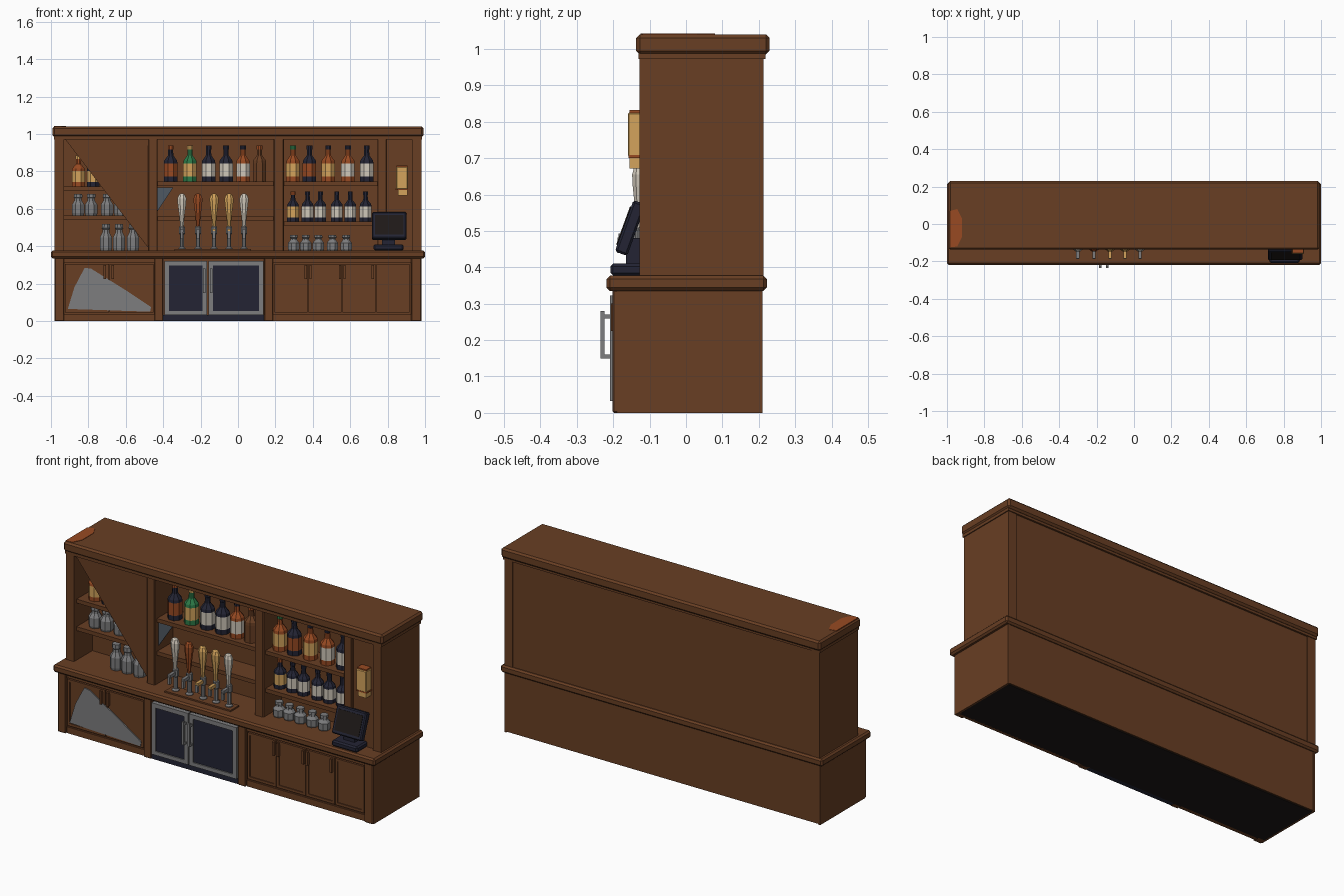
import bpy, bmesh, math
from mathutils import Matrix, Vector

if "Cube" in bpy.data.objects:
    bpy.data.objects.remove(bpy.data.objects["Cube"])


def material(name, r, g, b):
    m = bpy.data.materials.new(name)
    lin = [((c / 255 + 0.055) / 1.055) ** 2.4 for c in (r, g, b)]
    m.diffuse_color = (*lin, 1)
    m.use_nodes = True
    m.node_tree.nodes["Principled BSDF"].inputs["Base Color"].default_value = m.diffuse_color
    return m


M = {n: material(n, *c) for n, c in {
    "wood": (104, 62, 35), "charcoal": (30, 25, 23), "navy": (35, 36, 52),
    "grey": (125, 125, 126), "slate": (78, 88, 98), "rust": (152, 74, 34),
    "tan": (212, 164, 92), "cream": (208, 200, 186), "green": (44, 122, 72)}.items()}


def finish(name, bm, mats):
    bmesh.ops.recalc_face_normals(bm, faces=bm.faces)
    me = bpy.data.meshes.new(name)
    bm.to_mesh(me)
    bm.free()
    for m in mats:
        me.materials.append(M[m])
    ob = bpy.data.objects.new(name, me)
    bpy.context.collection.objects.link(ob)
    return ob


def box(name, x, y, z, mat="wood", bevel=0):
    """Box from (min, max) ranges."""
    bm = bmesh.new()
    bmesh.ops.create_cube(bm, size=1)
    for v in bm.verts:
        v.co = [r[0] if c < 0 else r[1] for r, c in zip((x, y, z), v.co)]
    ob = finish(name, bm, [mat])
    if bevel:
        b = ob.modifiers.new("bevel", "BEVEL")
        b.width, b.segments = bevel, 1
    return ob


def plate(name, pts, depth, mat):
    """Thin polygon, thickened towards +y (or -z if flat)."""
    bm = bmesh.new()
    f = bm.faces.new([bm.verts.new(p) for p in pts])
    r = bmesh.ops.extrude_face_region(bm, geom=[f])
    for v in r["geom"]:
        if isinstance(v, bmesh.types.BMVert):
            v.co += Vector(depth)
    return finish(name, bm, [mat])


def lathe(name, loc, profile, mats, n=8, flat_y=1.0):
    """Revolved profile of (radius, z, material); label slot 1 stays on the front half."""
    bm = bmesh.new()
    rings = []
    for r, z, _ in profile:
        rings.append([bm.verts.new((loc[0] + r * math.cos(2 * math.pi * (i + .5) / n),
                                    loc[1] + flat_y * r * math.sin(2 * math.pi * (i + .5) / n),
                                    loc[2] + z)) for i in range(n)])
    for k in range(len(rings) - 1):
        for i in range(n):
            j = (i + 1) % n
            f = bm.faces.new((rings[k][i], rings[k][j], rings[k + 1][j], rings[k + 1][i]))
            s = profile[k][2]
            if s == 1 and math.sin(2 * math.pi * (i + 1) / n) > 0.1:
                s = 0
            f.material_index = s
    bm.faces.new(rings[0])
    bm.faces.new(rings[-1]).material_index = profile[-1][2]
    return finish(name, bm, mats)


def bottle(x, y, z, h, r, glass, label, cap):
    prof = [(r, 0, 0), (r, .14 * h, 1), (r, .5 * h, 0), (r * .95, .58 * h, 0), (r * .4, .72 * h, 0),
            (r * .36, .88 * h, 2), (r * .42, .89 * h, 2), (r * .42, h, 2)]
    lathe("bottle", (x, y, z), prof, [glass, label, cap])


def jar(x, y, z, h, r):
    prof = [(r * .9, 0, 0), (r, .1 * h, 0), (r, .5 * h, 0), (r * .6, .68 * h, 0),
            (r * .55, .8 * h, 0), (r * .7, .84 * h, 0), (r * .65, h, 0)]
    lathe("jar", (x, y, z), prof, ["grey"])


# --- lower cabinet ---
box("base_cabinet", (-.975, .975), (-.18, .208), (.004, .34))
box("base_underside", (-.97, .97), (-.175, .2), (0, .004), "charcoal")
for x0, x1 in ((-.98, -.93), (-.447, -.40), (.14, .188), (.925, .98)):
    box("base_post", (x0, x1), (-.202, -.16), (0, .338), bevel=.004)
for x0, x1 in ((-.93, -.447), (.188, .925)):
    box("base_skirting", (x0, x1), (-.19, -.17), (0, .035))
    box("base_top_rail", (x0, x1), (-.192, -.17), (.312, .338))
for x in (-.98, .97):
    box("base_side", (x, x + .01), (-.19, .21), (0, .338))
box("counter", (-1, 1), (-.218, .222), (.335, .377), bevel=.009)


# --- cabinet doors with pull handles ---
def door(x0, x1):
    box("door", (x0, x1), (-.188, -.175), (.045, .306))
    for a, b in ((x0, x0 + .014), (x1 - .014, x1)):
        box("door_stile", (a, b), (-.193, -.18), (.045, .306))
    for a, b in ((.045, .06), (.292, .306)):
        box("door_rail", (x0, x1), (-.193, -.18), (a, b))


for i in range(2):
    door(-.925 + i * .238, -.691 + i * .238)
for i in range(4):
    door(.194 + i * .182, .372 + i * .182)
for x in (-.712, -.67, .362, .388, .545, .57, .72):
    box("door_handle", (x - .006, x + .006), (-.206, -.19), (.225, .3))
plate("grey_door_panel", [(x, -.196, z) for x, z in
      ((-.91, .065), (-.875, .18), (-.82, .285), (-.785, .28), (-.6, .165), (-.465, .075), (-.47, .05))],
      (0, .006, 0), "grey")

# --- glass fronted fridge ---
box("fridge_plinth", (-.40, .14), (-.195, -.17), (0, .033), "navy")
for x0, x1, hx in ((-.392, -.165, -.18), (-.158, .136, -.143)):
    f = .024
    for n, x, z in (("left", (x0, x0 + f), (.033, .322)), ("right", (x1 - f, x1), (.033, .322)),
                    ("top", (x0, x1), (.298, .322)), ("bottom", (x0, x1), (.033, .054))):
        box("fridge_frame_" + n, x, (-.209, -.18), z, "grey")
    box("fridge_glass", (x0 + f, x1 - f), (-.202, -.18), (.05, .3), "navy")
    box("fridge_handle", (hx - .006, hx + .006), (-.235, -.224), (.15, .28), "grey")
    for z in (.155, .265):
        box("fridge_handle_mount", (hx - .006, hx + .006), (-.226, -.205), (z - .006, z + .006), "grey")

# --- upper shelving carcass ---
BACK = .035
box("back_panel", (-.965, .965), (BACK, .208), (.37, .99))
for s in (-1, 1):
    a, b = sorted((s * .98, s * .93))
    box("end_panel", (a, b), (-.128, .213), (.37, .99))
for x0, x1 in ((-.48, -.43), (.19, .245), (.745, .795)):
    box("shelf_post", (x0, x1), (-.125, BACK + .01), (.37, .985), bevel=.004)
box("side_infill_panel", (.795, .93), (-.112, BACK + .01), (.37, .985))
box("cornice", (-.992, .992), (-.137, .23), (.985, 1.04), bevel=.01)
box("cornice_moulding", (-.985, .985), (-.131, .218), (.972, .99))
plate("cornice_patch", [(x, y, 1.042) for x, y in
      ((-.985, -.125), (-.945, -.12), (-.92, -.07), (-.92, .03), (-.945, .08), (-.985, .07))],
      (0, 0, -.006), "rust")
for x0, x1, zs in ((-.93, -.48, (.71, .555)), (-.43, .19, (.735, .55)), (.245, .745, (.735, .522))):
    for z in zs:
        box("shelf", (x0, x1), (-.105, BACK + .01), (z - .012, z + .01))

# Slanted panels in the shelving
plate("slanted_panel", [(-.93, -.122, .98), (-.475, -.11, .385), (-.46, -.122, .98)], (0, .006, 0), "wood")
plate("slate_corner", [(-.435, -.09, .715), (-.435, -.09, .58), (-.345, -.09, .715)], (0, .006, 0), "slate")

# --- bottles and jars ---
Y = -.045
for x, g, l, c in ((-.36, "navy", "rust", "rust"), (-.257, "green", "tan", "tan"), (-.157, "navy", "cream", "navy"),
                   (-.064, "navy", "cream", "navy"), (.027, "rust", "cream", "navy"), (.115, "wood", "wood", "rust"),
                   (.294, "rust", "tan", "green"), (.382, "navy", "rust", "navy"), (.482, "rust", "tan", "navy"),
                   (.588, "rust", "cream", "navy"), (.688, "navy", "cream", "navy")):
    bottle(x, Y, .745, .195, .039, g, l, c)
for x, l in ((.294, "tan"), (.372, "cream"), (.44, "cream"), (.528, "cream"), (.6, "cream"), (.682, "cream")):
    bottle(x, Y, .532, .16, .034, "navy", l, "rust" if x < .3 else "navy")
bottle(-.853, Y, .72, .165, .038, "rust", "tan", "tan")
bottle(-.775, Y, .72, .165, .036, "navy", "tan", "navy")
for x in (-.855, -.785, -.7, -.63):
    jar(x, Y, .565, .115, .036)
for x in (-.706, -.636, -.562):
    jar(x, -.07, .377, .142, .035)
for x in (.298, .362, .43, .505, .578):
    jar(x, -.06, .377, .082, .033)

# --- beer taps: column, spout and paddle handle ---
box("drip_tray", (-.34, .07), (-.165, -.09), (.377, .385), "wood")
for x, c in ((-.3, "cream"), (-.214, "rust"), (-.128, "tan"), (-.048, "tan"), (.032, "cream")):
    lathe("tap_column", (x, -.125, .377),
          [(.02, 0, 0), (.02, .012, 0), (.012, .02, 0), (.012, .085, 0), (.017, .09, 0), (.017, .125, 0), (.009, .135, 0)],
          ["grey"])
    box("tap_spout", (x - .009, x + .009), (-.185, -.125), (.475, .493), "tan" if c == "tan" else "grey")
    box("tap_nozzle", (x - .007, x + .007), (-.188, -.172), (.44, .482), "grey")
    lathe("tap_handle", (x, -.13, .505),
          [(.01, 0, 0), (.014, .05, 0), (.024, .12, 0), (.026, .15, 0), (.018, .17, 0), (.008, .176, 0)],
          [c], flat_y=.75)

# --- cash register ---
box("register_base", (.725, .885), (-.208, -.11), (.377, .41), "navy", .008)
box("register_neck", (.77, .84), (-.165, -.115), (.4, .48), "navy")
tilt = Matrix.Translation((.808, -.153, .508)) @ Matrix.Rotation(math.radians(-20), 4, "X")
box("register_screen", (-.092, .092), (-.018, .018), (-.075, .075), "navy", .006).matrix_world = tilt
box("register_display", (-.076, .076), (-.021, -.01), (-.056, .056), "charcoal").matrix_world = tilt

# --- hanging notice board ---
box("notice_board", (.845, .908), (-.16, -.11), (.705, .825), "tan", .004)
box("notice_board_cap", (.848, .905), (-.155, -.11), (.82, .832), "rust")
box("notice_board_foot", (.855, .905), (-.155, -.11), (.672, .708), "tan")
box("notice_board_edge", (.843, .91), (-.158, -.11), (.7, .708), "rust")
